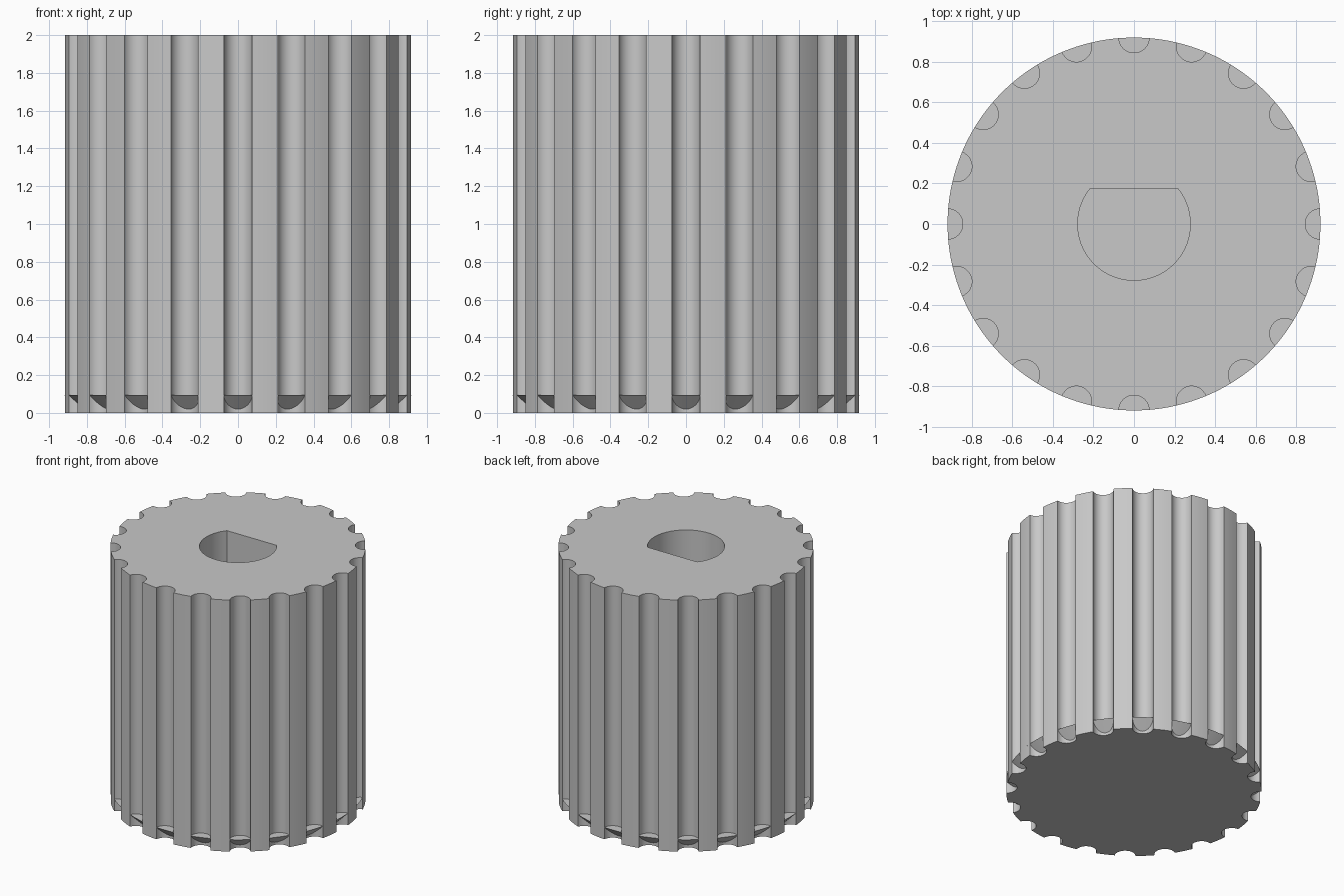
import bpy
import bmesh
from math import asin, cos, sin, pi, radians

cube = bpy.data.objects.get("Cube")
if cube:
    bpy.data.objects.remove(cube)

HEIGHT, RADIUS = 2.0, 0.92
GROOVES, GROOVE_R = 20, 0.075
BORE_R, FLAT_Y, BORE_FLOOR = 0.278, 0.172, 0.2
LEDGE_Z = 0.095

grey = bpy.data.materials.new("light_grey")
grey.use_nodes = True
colour = (0.58, 0.58, 0.58, 1)
grey.diffuse_color = colour
grey.node_tree.nodes["Principled BSDF"].inputs["Base Color"].default_value = colour


def arc(cx, cy, r, start, end, steps):
    """Points along an arc, both ends included."""
    return [(cx + r * cos(start + (end - start) * i / steps),
             cy + r * sin(start + (end - start) * i / steps))
            for i in range(steps + 1)]


def wall(bm, outline, low, high):
    """Upright wall around a closed outline; returns its lower and upper loops."""
    rings = [[bm.verts.new((x, y, z)) for x, y in outline] for z in (low, high)]
    n = len(outline)
    for i in range(n):
        j = (i + 1) % n
        bm.faces.new((rings[0][i], rings[0][j], rings[1][j], rings[1][i]))
    return rings


def loop_edges(bm, ring):
    return [bm.edges.get((v, ring[i - 1])) for i, v in enumerate(ring)]


def finish(bm, name):
    bmesh.ops.recalc_face_normals(bm, faces=bm.faces)
    mesh = bpy.data.meshes.new(name)
    bm.to_mesh(mesh)
    bm.free()
    mesh.materials.append(grey)
    obj = bpy.data.objects.new(name, mesh)
    bpy.context.collection.objects.link(obj)
    bpy.ops.object.select_all(action="DESELECT")
    obj.select_set(True)
    bpy.context.view_layer.objects.active = obj
    bpy.ops.object.shade_smooth_by_angle(angle=radians(30))


# Fluted outline: a round groove followed by a strip of the outer circle
half = 2 * asin(GROOVE_R / (2 * RADIUS))
pitch = 2 * pi / GROOVES
outline = []
for k in range(GROOVES):
    a = k * pitch
    outline += arc(RADIUS * cos(a), RADIUS * sin(a), GROOVE_R,
                   a + 1.5 * pi - half / 2, a + 0.5 * pi + half / 2, 16)
    outline += arc(0, 0, RADIUS, a + half, a + pitch - half, 6)[1:-1]

# D-shaped shaft hole with its flat towards the back
corner = asin(FLAT_Y / BORE_R)
bore = arc(0, 0, BORE_R, pi - corner, 2 * pi + corner, 48)

# Knob body with a blind hole in the top
bm = bmesh.new()
bottom, top = wall(bm, outline, 0, HEIGHT)
bm.faces.new(bottom)
floor, rim = wall(bm, bore, BORE_FLOOR, HEIGHT)
bm.faces.new(floor)
bmesh.ops.triangle_fill(bm, use_beauty=True,
                        edges=loop_edges(bm, top) + loop_edges(bm, rim))
finish(bm, "knob_body")

# Conical ledge that stops every groove just above the base
bm = bmesh.new()
drop = LEDGE_Z - 0.005
bmesh.ops.create_cone(bm, cap_ends=True, segments=160, radius1=RADIUS - drop,
                      radius2=RADIUS, depth=drop)
bmesh.ops.translate(bm, verts=bm.verts, vec=(0, 0, LEDGE_Z - drop / 2))
finish(bm, "groove_stop_ledge")
